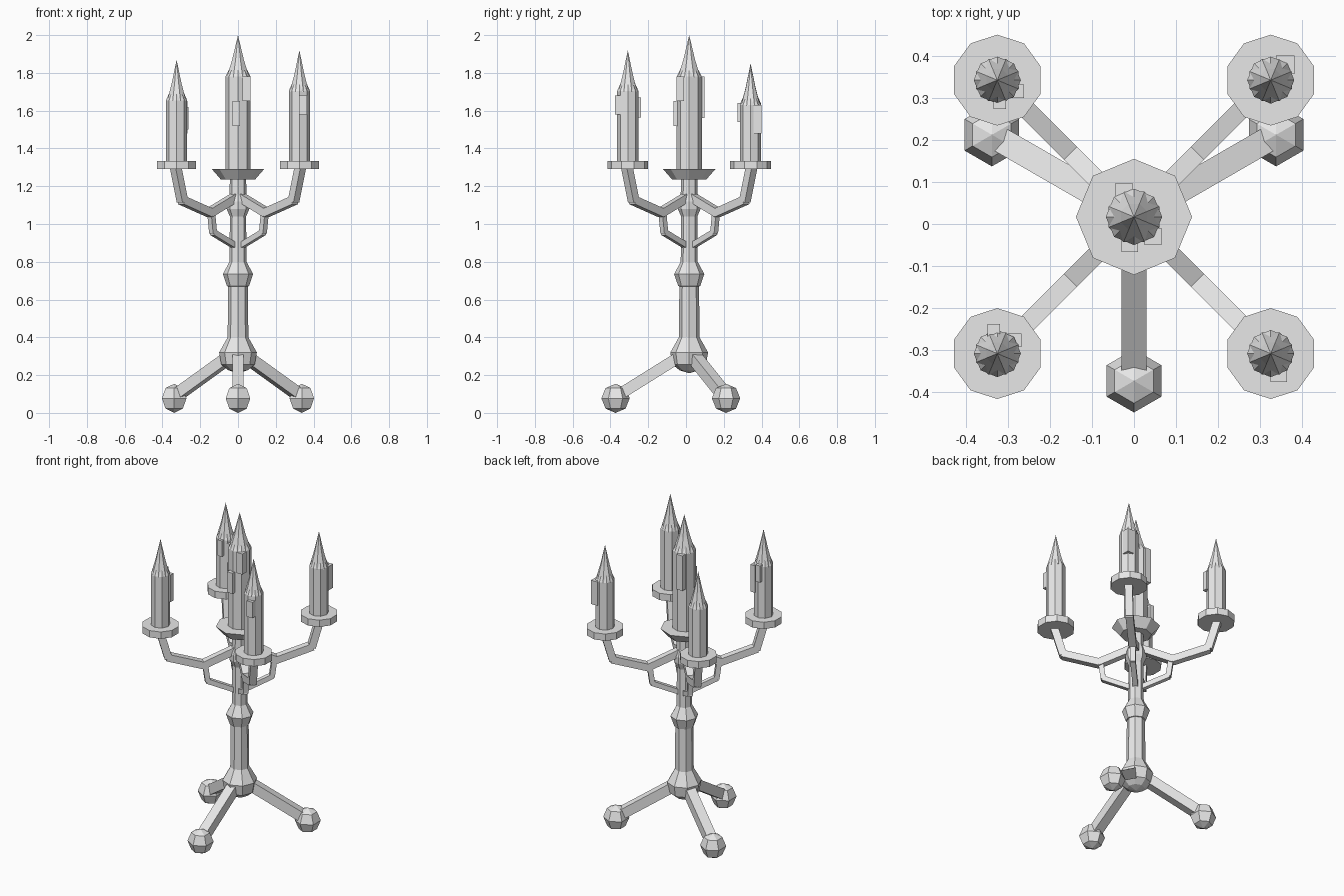
import bpy, bmesh, math
from mathutils import Vector, Matrix

if "Cube" in bpy.data.objects:
    bpy.data.objects.remove(bpy.data.objects["Cube"])

CY = 0.017  # y of the central column

metal = bpy.data.materials.new("light_grey")
metal.diffuse_color = (0.8, 0.8, 0.8, 1)
metal.use_nodes = True
metal.node_tree.nodes["Principled BSDF"].inputs["Base Color"].default_value = metal.diffuse_color


def finish(bm, name):
    bmesh.ops.recalc_face_normals(bm, faces=bm.faces)
    me = bpy.data.meshes.new(name)
    bm.to_mesh(me)
    bm.free()
    me.materials.append(metal)
    ob = bpy.data.objects.new(name, me)
    bpy.context.collection.objects.link(ob)
    return ob


def lathe(name, profile, x, y, sides=8, turn=0.0):
    """Revolve (radius, z) points; ends are capped."""
    bm = bmesh.new()
    rings = []
    for r, z in profile:
        if r == 0:
            rings.append([bm.verts.new((x, y, z))])
            continue
        rings.append([bm.verts.new((x + r * math.cos(turn + 2 * math.pi * i / sides),
                                    y + r * math.sin(turn + 2 * math.pi * i / sides), z))
                      for i in range(sides)])
    for a, b in zip(rings, rings[1:]):
        for i in range(sides):
            j = (i + 1) % sides
            if len(a) == 1:
                bm.faces.new((a[0], b[j], b[i]))
            elif len(b) == 1:
                bm.faces.new((a[i], a[j], b[0]))
            else:
                bm.faces.new((a[i], a[j], b[j], b[i]))
    for ring in (rings[0], rings[-1]):
        if len(ring) > 1:
            bm.faces.new(ring)
    return finish(bm, name)


def bars(name, points, width, side):
    """Chain of square bars through points; side is the horizontal cross axis."""
    bm = bmesh.new()
    for p, q in zip(points, points[1:]):
        p, q = Vector(p), Vector(q)
        d = (q - p).normalized()
        up = side.cross(d)
        rot = Matrix((side, up, d)).transposed().to_4x4()
        m = Matrix.Translation((p + q) / 2) @ rot @ Matrix.Diagonal(
            (width, width, (q - p).length + width * 0.25, 1))
        bmesh.ops.create_cube(bm, size=1, matrix=m)
    return finish(bm, name)


def box(name, x, y, z0, z1, w):
    bm = bmesh.new()
    m = Matrix.Translation((x, y, (z0 + z1) / 2)) @ Matrix.Diagonal((w, w, z1 - z0, 1))
    bmesh.ops.create_cube(bm, size=1, matrix=m)
    return finish(bm, name)


def candle(name, x, y, r, base, top, tip):
    # wax body with a pointed shoulder, and a flame cone turned half a step
    lathe(name, [(r, base), (r, top), (r * 0.45, top + 0.07), (0, top + 0.08)], x, y)
    lathe(name + "_flame", [(r * 0.97, top - 0.005), (r * 0.5, top + 0.09), (0, tip)],
          x, y, 8, math.pi / 8)


# central column with hub, knob, arm collar and neck
lathe("column", [(0, 0.21), (0.05, 0.225), (0.088, 0.255), (0.1, 0.32), (0.055, 0.40),
                 (0.052, 0.67), (0.058, 0.671), (0.08, 0.735), (0.045, 0.80),
                 (0.043, 1.04), (0.06, 1.08), (0.06, 1.12), (0.045, 1.16), (0.043, 1.24)], 0, CY)
lathe("centre_dish", [(0.09, 1.235), (0.138, 1.29)], 0, CY)
candle("centre_candle", 0, CY, 0.067, 1.29, 1.78, 2.0)

# three legs with ball feet
R, ZC = 0.075, 0.077
for k, deg in enumerate((30, 150, 270)):
    a = math.radians(deg)
    c, s = math.cos(a), math.sin(a)
    x, y = 0.39 * c, CY + 0.39 * s
    bars(f"leg_{k}", [(0.03 * c, CY + 0.03 * s, 0.31), (x, y, 0.085)], 0.06, Vector((-s, c, 0)))
    h = math.sqrt(0.5)
    lathe(f"foot_{k}", [(0, 0), (R * h, ZC * (1 - h)), (R, ZC), (R * h, ZC * (1 + h)),
                        (0, 2 * ZC)], x, y, 6, math.pi / 6)

# four arms with struts, dishes and candles
tips = {(-1, -1): 1.87, (1, -1): 1.92, (1, 1): 1.845, (-1, 1): 1.85}
for (sx, sy), tip in tips.items():
    tag = ("front" if sy < 0 else "back") + ("_left" if sx < 0 else "_right")
    side = Vector((-sy, sx, 0)).normalized()

    def path(pts):
        return [(sx * t, CY + sy * t, z) for t, z in pts]

    bars("arm_" + tag, path([(0.01, 1.145), (0.15, 1.06), (0.295, 1.125), (0.33, 1.30)]),
         0.044, side)
    bars("strut_" + tag, path([(0.142, 1.06), (0.132, 0.955), (0.025, 0.89)]), 0.03, side)
    x, y = sx * 0.325, CY + sy * 0.325
    lathe("dish_" + tag, [(0.108, 1.29), (0.108, 1.333)], x, y, 10, math.pi / 2)
    candle("candle_" + tag, x, y, 0.056, 1.33, tip - 0.215, tip)

# wax drips: x, y, bottom, top, width
drips = [(-0.024, 0.078, 1.56, 1.78, 0.04), (0.045, -0.03, 1.65, 1.78, 0.04),
         (-0.01, -0.047, 1.52, 1.65, 0.04), (-0.319, 0.288, 1.54, 1.64, 0.03),
         (-0.278, 0.316, 1.50, 1.62, 0.032), (0.36, 0.379, 1.48, 1.63, 0.044),
         (-0.333, -0.253, 1.565, 1.67, 0.03), (-0.283, -0.276, 1.48, 1.65, 0.032),
         (0.344, -0.356, 1.58, 1.68, 0.04)]
for i, d in enumerate(drips):
    box(f"wax_drip_{i}", *d)
